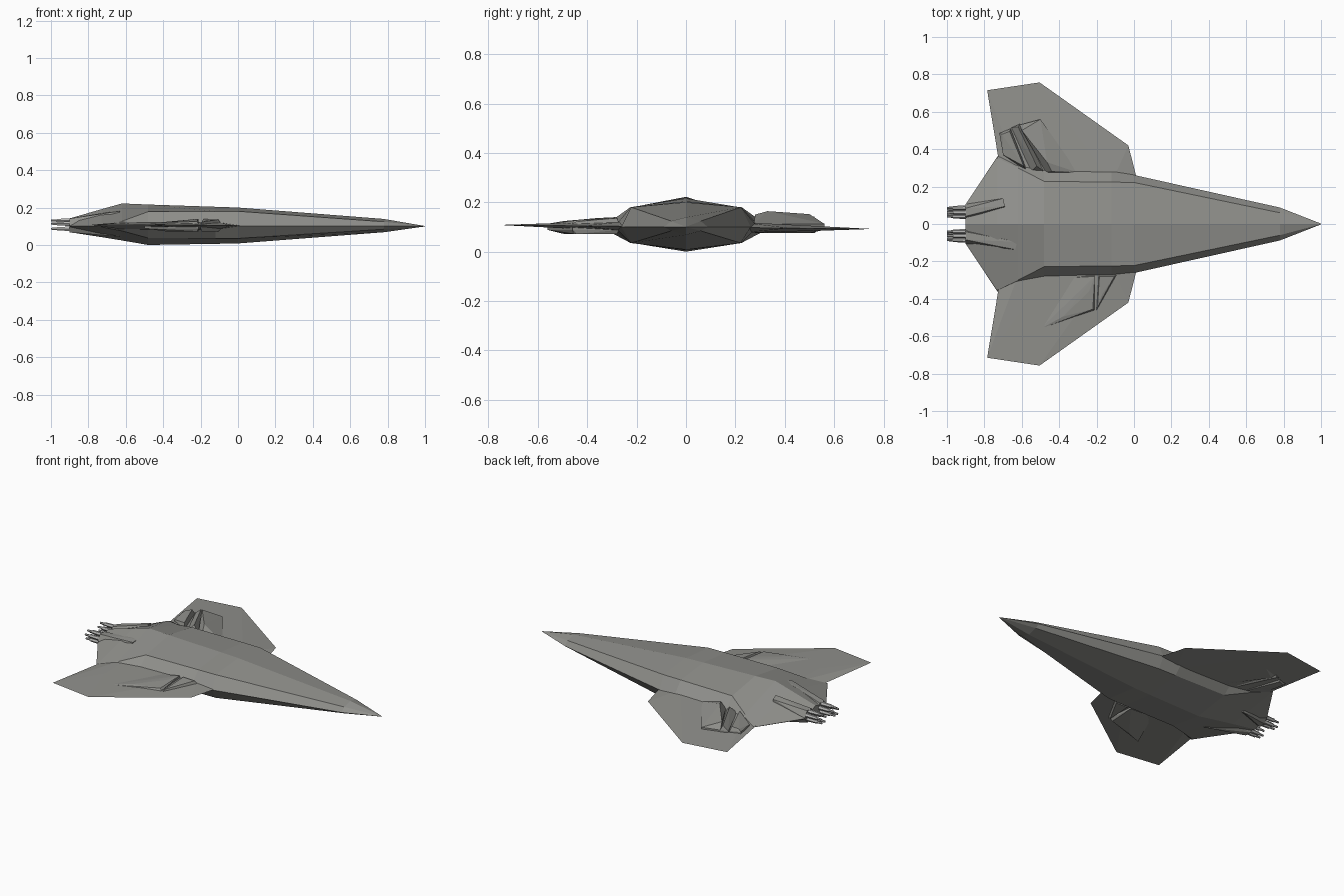
import bpy, bmesh, math

if "Cube" in bpy.data.objects:
    bpy.data.objects.remove(bpy.data.objects["Cube"])


def material(name, rgb):
    m = bpy.data.materials.new(name)
    m.diffuse_color = (*rgb, 1)
    m.use_nodes = True
    m.node_tree.nodes["Principled BSDF"].inputs["Base Color"].default_value = m.diffuse_color
    return m


GREY = material("hull grey", (0.28, 0.28, 0.262))
LIGHT = material("nozzle light grey", (0.48, 0.48, 0.47))


def finish(name, bm, mat=GREY):
    bmesh.ops.recalc_face_normals(bm, faces=bm.faces)
    me = bpy.data.meshes.new(name)
    bm.to_mesh(me)
    bm.free()
    me.materials.append(mat)
    ob = bpy.data.objects.new(name, me)
    bpy.context.collection.objects.link(ob)
    return ob


def loft(name, rings, mat=GREY):
    """Skin rings of equal point count and close both ends."""
    bm = bmesh.new()
    rows = [[bm.verts.new(p) for p in r] for r in rings]
    n = len(rows[0])
    for a, b in zip(rows, rows[1:]):
        for i in range(n):
            j = (i + 1) % n
            bm.faces.new((a[i], a[j], b[j], b[i]))
    bm.faces.new(rows[0])
    bm.faces.new(rows[-1])
    bmesh.ops.remove_doubles(bm, verts=bm.verts, dist=0.0005)
    return finish(name, bm, mat)


def wedge(name, pts):
    """Faceted solid around a few corner points."""
    bm = bmesh.new()
    for p in pts:
        bm.verts.new(p)
    res = bmesh.ops.convex_hull(bm, input=bm.verts)
    junk = [v for v in res["geom_interior"] if isinstance(v, bmesh.types.BMVert)]
    bmesh.ops.delete(bm, geom=junk, context="VERTS")
    bmesh.ops.dissolve_limit(bm, angle_limit=0.01, verts=bm.verts, edges=bm.edges)
    return finish(name, bm)


# Main hull: x, half width, shoulder y, top z, shoulder top z, shoulder low z, bottom z
MID = 0.1
sections = [
    (1.00, 0.002, 0.001, 0.101, 0.1005, 0.0995, 0.099),
    (0.78, 0.088, 0.060, 0.139, 0.124, 0.084, 0.068),
    (0.00, 0.262, 0.222, 0.200, 0.180, 0.035, 0.008),
    (-0.12, 0.290, 0.224, 0.204, 0.180, 0.035, 0.006),
    (-0.48, 0.300, 0.228, 0.216, 0.178, 0.037, 0.000),
    (-0.62, 0.325, 0.300, 0.222, 0.127, 0.075, 0.024),
    (-0.73, 0.362, 0.352, 0.191, 0.104, 0.096, 0.042),
    (-0.90, 0.105, 0.098, 0.142, 0.104, 0.096, 0.068),
]
loft("hull", [[(x, 0, t), (x, s, st), (x, w, MID), (x, s, sb), (x, 0, b),
               (x, -s, sb), (x, -w, MID), (x, -s, st)]
              for x, w, s, t, st, sb, b in sections])

# Wings: thick at the root, sharp at the outer edge, very slightly banked
outline = [(0.01, 0.20), (0.01, 0.262), (-0.03, 0.42), (-0.505, 0.757),
           (-0.785, 0.715), (-0.70, 0.34), (-0.70, 0.20)]
for side, name in ((1, "left_wing"), (-1, "right_wing")):
    pts = [(x, side * y, 0.1 - 0.008 * side * y / 0.75) for x, y in outline]
    for x, y, h in ((-0.12, 0.22, 0.022), (-0.60, 0.22, 0.022),
                    (-0.22, 0.40, 0.013), (-0.60, 0.46, 0.013)):
        z = 0.1 - 0.008 * side * y / 0.75
        pts += [(x, side * y, z + h), (x, side * y, z - h)]
    wedge(name, pts)


def pod(name, base, ridge, low=0.075):
    """Raised fairing on a wing with a shallower belly under the wing."""
    wedge(name, [(x, y, z) for x, y in base for z in (0.113, 0.088)] + ridge +
          [(x, y, low) for x, y, z in ridge])


# Right wing intake: rear fairing and forward lip with a slot between
pod("right_intake_fairing",
    [(-0.50, -0.56), (-0.21, -0.46), (-0.21, -0.27), (-0.38, -0.29)],
    [(-0.38, -0.495, 0.124), (-0.22, -0.455, 0.126),
     (-0.24, -0.36, 0.136), (-0.21, -0.28, 0.140)], 0.072)
pod("right_intake_lip",
    [(-0.20, -0.46), (-0.165, -0.385), (-0.09, -0.27), (-0.19, -0.27)],
    [(-0.195, -0.445, 0.122), (-0.172, -0.38, 0.130),
     (-0.105, -0.28, 0.136), (-0.185, -0.28, 0.138)], 0.072)

# Left wing fairings: swept front piece with two blades stepping down behind
pod("left_front_fairing",
    [(-0.50, 0.56), (-0.30, 0.275), (-0.47, 0.275), (-0.61, 0.53)],
    [(-0.60, 0.50, 0.152), (-0.465, 0.33, 0.164), (-0.44, 0.28, 0.150)])
pod("left_middle_blade",
    [(-0.61, 0.535), (-0.655, 0.515), (-0.55, 0.28), (-0.48, 0.28)],
    [(-0.62, 0.52, 0.142), (-0.52, 0.31, 0.152)])
pod("left_rear_blade",
    [(-0.66, 0.51), (-0.72, 0.485), (-0.70, 0.37), (-0.57, 0.28)],
    [(-0.705, 0.48, 0.125), (-0.665, 0.495, 0.138), (-0.59, 0.31, 0.145)])


# Engines: tapered housing and a bundle of thin nozzles
def ring(x, cy, cz, r, n=6):
    return [(x, cy + r * math.cos(2 * math.pi * i / n),
             cz + r * math.sin(2 * math.pi * i / n)) for i in range(n)]


for side, name in ((1, "left"), (-1, "right")):
    cy = side * 0.063
    tip = -0.635 if side < 0 else -0.70
    wedge(name + "_engine_housing",
          ring(-0.90, cy, 0.104, 0.043) +
          [(tip, side * 0.137, 0.180), (tip + 0.01, side * 0.095, 0.188),
           (tip, side * 0.137, 0.045), (tip, side * 0.05, 0.10)])
    for i in range(5):
        a = 2 * math.pi * i / 5 + math.pi / 2
        y = cy + 0.024 * math.cos(a)
        z = 0.106 + 0.024 * math.sin(a)
        loft(f"{name}_nozzle_{i + 1}",
             [ring(-0.88, y, z, 0.014), ring(-0.965, y, z, 0.011),
              ring(-0.97, y, z, 0.007), ring(-1.0, y, z, 0.006)], LIGHT)
